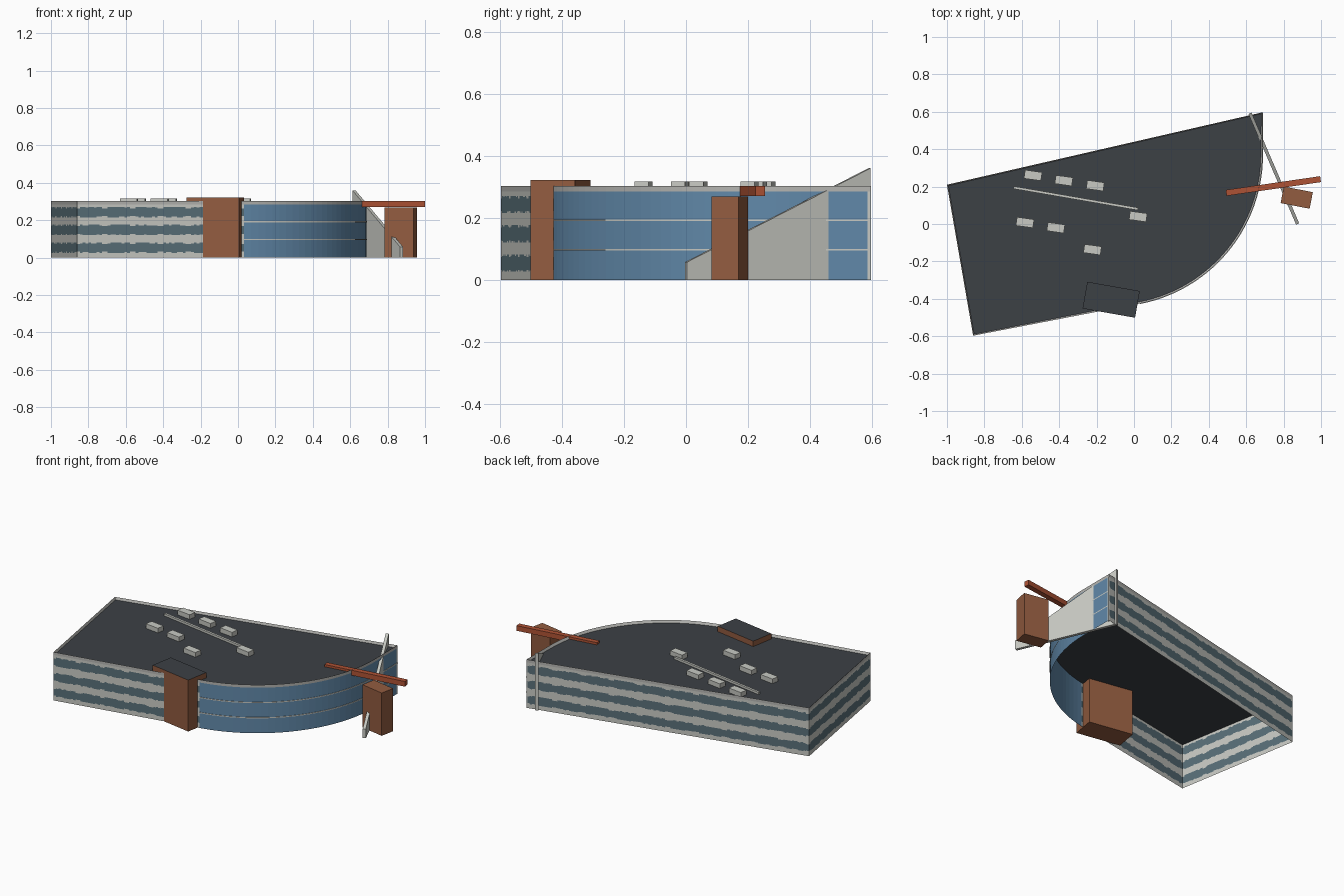
import bpy, bmesh, math, random
from mathutils import Vector, Matrix

random.seed(4)
if "Cube" in bpy.data.objects:
    bpy.data.objects.remove(bpy.data.objects["Cube"])


def material(name, rgb):
    m = bpy.data.materials.new(name)
    m.use_nodes = True
    m.diffuse_color = (*rgb, 1)
    m.node_tree.nodes["Principled BSDF"].inputs["Base Color"].default_value = (*rgb, 1)
    return m


PANEL = material("pale panel", (0.58, 0.59, 0.55))
WINDOW = material("slate window", (0.10, 0.16, 0.19))
GLASS = material("blue glass", (0.12, 0.25, 0.40))
ROOF = material("charcoal roof", (0.045, 0.052, 0.06))
BROWN = material("brown cladding", (0.29, 0.107, 0.051))
RUST = material("rust beam", (0.42, 0.085, 0.035))
TRIM = material("grey trim", (0.46, 0.46, 0.44))

FLOOR = 0.095
EAVES, TOP = 3 * FLOOR, 0.303


def finish(name, bm, mats):
    me = bpy.data.meshes.new(name)
    bm.to_mesh(me)
    bm.free()
    for m in mats:
        me.materials.append(m)
    ob = bpy.data.objects.new(name, me)
    bpy.context.collection.objects.link(ob)
    return ob


def box(name, centre, size, z0, z1, angle, mats):
    """Upright box turned about z; a second material goes on its top."""
    bm = bmesh.new()
    place = (Matrix.Translation((*centre, (z0 + z1) / 2))
             @ Matrix.Rotation(math.radians(angle), 4, 'Z')
             @ Matrix.Diagonal((*size, z1 - z0, 1)))
    bmesh.ops.create_cube(bm, size=1, matrix=place)
    bm.normal_update()
    for f in bm.faces:
        if len(mats) > 1 and f.normal.z > 0.9:
            f.material_index = 1
    return finish(name, bm, mats)


def quad(bm, p, q, z0, z1, index=0):
    f = bm.faces.new([bm.verts.new((*v, z)) for v, z in
                      ((p, z0), (q, z0), (q, z1), (p, z1))])
    f.material_index = index


# Footprint: three straight walls and a rounded glass front
west, south = Vector((-1.0, 0.21)), Vector((-0.86, -0.597))
corner = Vector((0.687, 0.597))
RADIUS, SEGMENTS = 0.81, 28
hub = Vector((corner.x - RADIUS, 0.37))
start = math.radians(-79)
arc = []
for i in range(SEGMENTS + 1):
    a = start * (1 - i / SEGMENTS)
    arc.append(hub + RADIUS * Vector((math.cos(a), math.sin(a))))
front = arc + [corner]


# Straight walls: stepped window bands on each floor
def banded_wall(name, p, q, bays):
    bm = bmesh.new()
    per_bay = 10
    n = bays * per_bay
    for i in range(n):
        a, b = p.lerp(q, i / n), p.lerp(q, (i + 1) / n)
        edge = i % per_bay in (0, per_bay - 1)
        for k in range(3):
            low = 0.026 + (0.006 if edge else random.choice((0, 0, 0.004)))
            high = 0.081 - (0.008 if edge else random.choice((0, 0, 0.004)))
            levels = (0, low, high, FLOOR)
            for j in range(3):
                quad(bm, a, b, k * FLOOR + levels[j], k * FLOOR + levels[j + 1],
                     1 if j == 1 else 0)
    finish(name, bm, [PANEL, WINDOW])


banded_wall("west_wall", west, south, 5)
banded_wall("south_wall", south, arc[0], 6)
banded_wall("north_wall", corner, west, 10)

# Rounded glass wall
bm = bmesh.new()
for p, q in zip(front, front[1:]):
    quad(bm, p, q, 0, EAVES)
bmesh.ops.remove_doubles(bm, verts=bm.verts, dist=0.0001)
finish("glass_wall", bm, [GLASS])

# Thin floor lines standing just off the glass
for k in (1, 2):
    bm = bmesh.new()
    z = k * FLOOR + 0.002
    off = Vector((0.003, -0.001))
    for p, q in zip(front, front[1:]):
        out = [(v - hub).normalized() * 0.003 if v != corner else off for v in (p, q)]
        p2, q2 = p + out[0], q + out[1]
        quad(bm, p2, q2, z - 0.003, z + 0.003)
        bm.faces.new([bm.verts.new((*v, z + 0.003)) for v in (p, p2, q2, q)])
    finish(f"floor_line_{k}", bm, [PANEL])

# Roof slab with a raised parapet
bm = bmesh.new()
base = bm.faces.new([bm.verts.new((*v, EAVES)) for v in [west, south] + front])
result = bmesh.ops.extrude_face_region(bm, geom=[base], use_keep_orig=True)
for v in result["geom"]:
    if isinstance(v, bmesh.types.BMVert):
        v.co.z = TOP
bmesh.ops.recalc_face_normals(bm, faces=bm.faces)
lid = max(bm.faces, key=lambda f: f.calc_center_median().z)
bmesh.ops.inset_region(bm, faces=[lid], thickness=0.009)
for v in lid.verts:
    v.co.z = EAVES + 0.003
for f in bm.faces:
    f.material_index = 1 if len(f.verts) > 4 else 0
finish("roof_and_parapet", bm, [TRIM, ROOF])

# Corner post where glass meets the north wall
box("corner_post", corner - Vector((0.004, 0.006)), (0.01, 0.01), 0, EAVES, 0, [PANEL])

# Entrance tower, outer column and cross beam
box("entrance_tower", (-0.122, -0.405), (0.285, 0.145), 0, 0.322, -10, [BROWN, ROOF])
box("outer_column", (0.87, 0.141), (0.158, 0.09), 0, 0.268, -11, [BROWN])
box("cross_beam", (0.745, 0.203), (0.51, 0.032), 0.27, 0.302, 8.3, [RUST])

# Sloping fin wall cutting through the corner
bm = bmesh.new()
tail, head = Vector((0.875, 0.0)), Vector((0.62, 0.592))
side = Vector((head.y - tail.y, tail.x - head.x)).normalized() * 0.009
rings = []
for s in (side, -side):
    rings.append([bm.verts.new((*(v + s), z)) for v, z in
                  ((tail, 0), (head, 0), (head, 0.36), (tail, 0.057))])
    bm.faces.new(rings[-1])
for i in range(4):
    j = (i + 1) % 4
    bm.faces.new((rings[0][i], rings[0][j], rings[1][j], rings[1][i]))
bmesh.ops.recalc_face_normals(bm, faces=bm.faces)
finish("fin_wall", bm, [PANEL])

# Rooftop units and duct
units = [(-0.54, 0.26), (-0.375, 0.232), (-0.207, 0.205), (0.022, 0.04),
         (-0.583, 0.008), (-0.418, -0.02), (-0.222, -0.137)]
for i, spot in enumerate(units):
    box(f"roof_unit_{i + 1}", spot, (0.092, 0.046), EAVES, 0.317, -8, [PANEL])
box("roof_duct", (-0.312, 0.138), (0.675, 0.014), EAVES, 0.302, -9.8, [PANEL])
